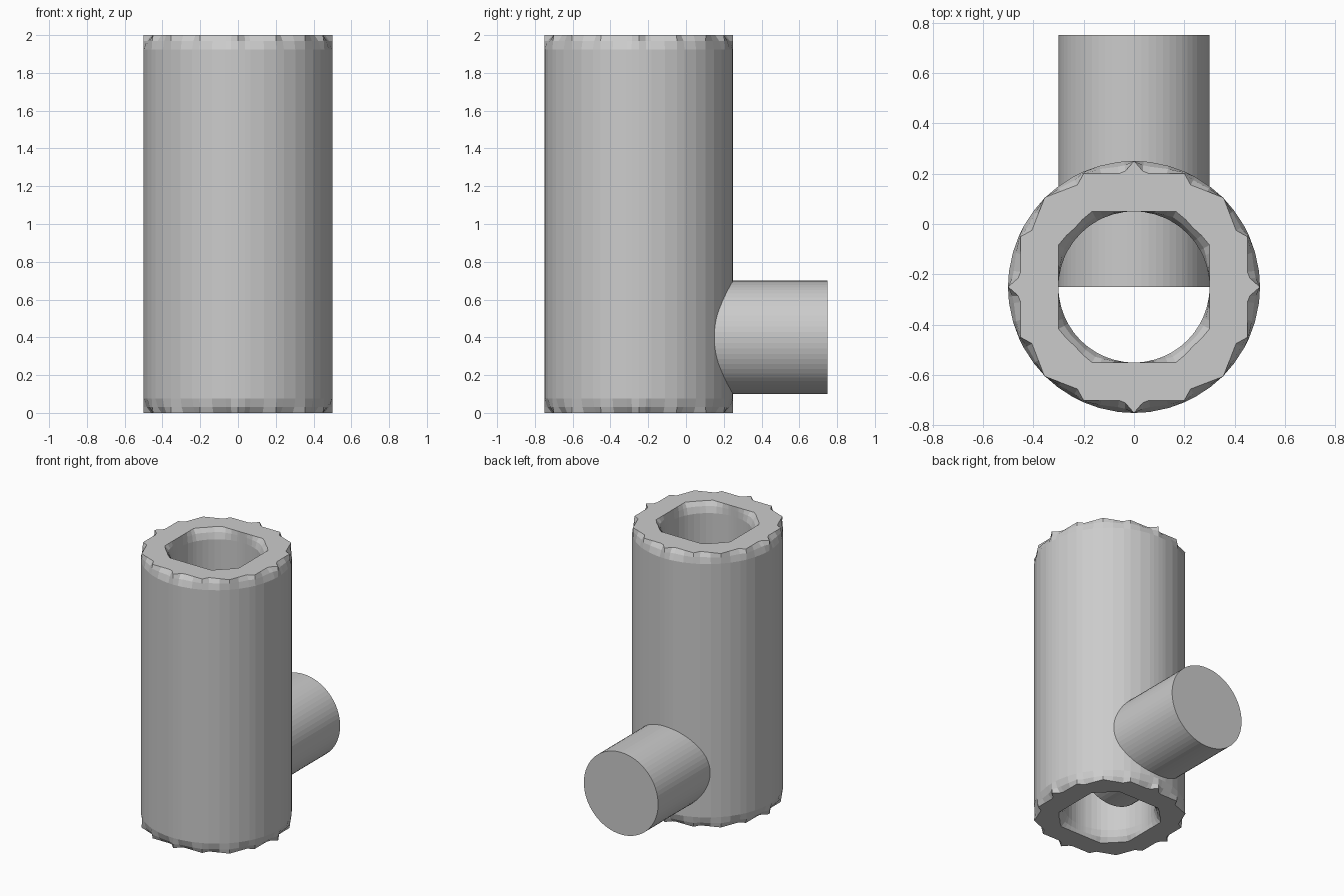
import bpy, bmesh, math
from mathutils import Matrix

if "Cube" in bpy.data.objects:
    bpy.data.objects.remove(bpy.data.objects["Cube"])

grey = bpy.data.materials.new("light grey")
grey.diffuse_color = (0.6, 0.6, 0.6, 1)
grey.use_nodes = True
grey.node_tree.nodes["Principled BSDF"].inputs["Base Color"].default_value = grey.diffuse_color
CY = -0.25

# Scalloped end outline, one eighth of the ring (mirrored round the centre)
EIGHTH = [(0.5, 0), (0.46, 0.035), (0.45, 0.06), (0.45, 0.13), (0.45, 0.2),
          (0.405, 0.225), (0.38, 0.29), (0.355, 0.355)]
polar = [(math.atan2(y, x), math.hypot(x, y)) for x, y in EIGHTH]
quarter = polar + [(math.pi / 2 - a, r) for a, r in polar[-2:0:-1]]
outline = [(a + q * math.pi / 2, r) for q in range(4) for a, r in quarter]


def inner_end(a):
    """Bore outline at the end faces: a square with cut corners."""
    a = abs((a + math.pi / 4) % (math.pi / 2) - math.pi / 4)
    bend = math.radians(29)
    if a < bend:
        return 0.3 / math.cos(a)
    t = (a - bend) / (math.pi / 4 - bend)
    return 0.343 * (1 - t) + 0.332 * t


def finish(bm, name):
    bmesh.ops.recalc_face_normals(bm, faces=bm.faces)
    mesh = bpy.data.meshes.new(name)
    bm.to_mesh(mesh)
    bm.free()
    mesh.materials.append(grey)
    ob = bpy.data.objects.new(name, mesh)
    bpy.context.collection.objects.link(ob)
    return ob


# Upright tube: rings follow the section up the outside and down the bore
bm = bmesh.new()
section = [(0, 1), (0.03, 0.4), (0.075, 0), (1.925, 0), (1.97, 0.4), (2, 1)]
rings = []
for outer, levels in ((True, section), (False, section[::-1])):
    for z, k in levels:
        ring = []
        for a, r in outline:
            base, end = (0.5, r) if outer else (0.3, inner_end(a))
            rad = base + (end - base) * k
            ring.append(bm.verts.new((rad * math.cos(a), CY + rad * math.sin(a), z)))
        rings.append(ring)
n = len(outline)
for i, lo in enumerate(rings):
    hi = rings[(i + 1) % len(rings)]
    for j in range(n):
        bm.faces.new((lo[j], lo[(j + 1) % n], hi[(j + 1) % n], hi[j]))
finish(bm, "upright_tube")

# Solid side peg, running from the tube axis out to the back
bm = bmesh.new()
bmesh.ops.create_cone(bm, cap_ends=True, segments=64, radius1=0.3, radius2=0.3, depth=1,
                      matrix=Matrix.Translation((0, 0.25, 0.4)) @ Matrix.Rotation(math.pi / 2, 4, 'X'))
finish(bm, "side_peg")
